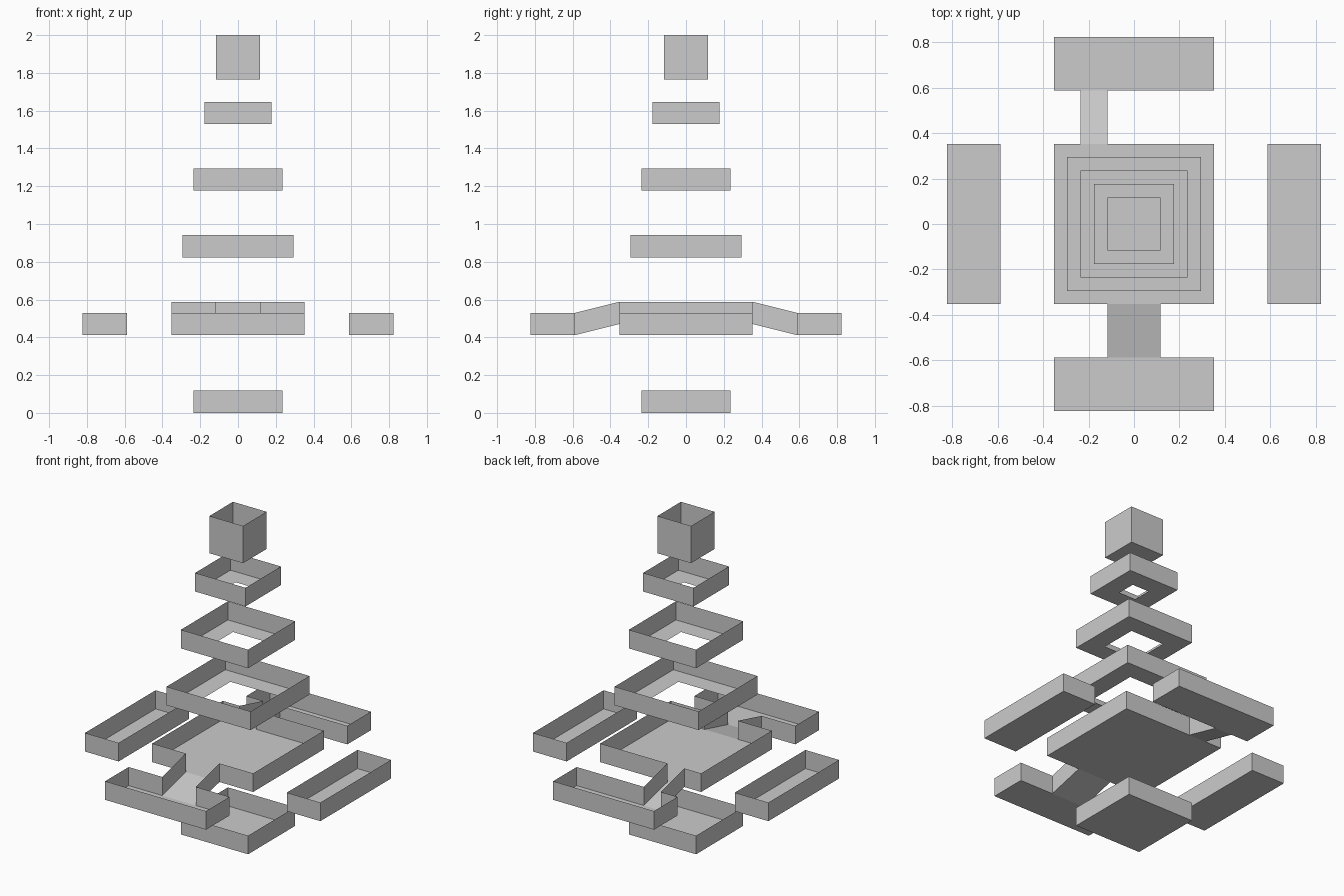
import bpy, bmesh

if "Cube" in bpy.data.objects:
    bpy.data.objects.remove(bpy.data.objects["Cube"])

U = 2 / 17  # the whole model sits on a 17-unit-high module


def finish(name, bm):
    bmesh.ops.remove_doubles(bm, verts=bm.verts, dist=1e-5)
    me = bpy.data.meshes.new(name)
    bm.to_mesh(me)
    bm.free()
    ob = bpy.data.objects.new(name, me)
    bpy.context.collection.objects.link(ob)
    return ob


def face(bm, pts):
    bm.faces.new([bm.verts.new([c * U for c in p]) for p in pts])


def wall(bm, path, h):
    """Thin upright sheet along a 3D path."""
    for a, b in zip(path, path[1:]):
        face(bm, [a, b, (b[0], b[1], b[2] + h), (a[0], a[1], a[2] + h)])


def rect(x0, x1, y0, y1, z):
    return [(x0, y0, z), (x1, y0, z), (x1, y1, z), (x0, y1, z)]


def tray(name, x0, x1, y0, y1, z, h=1, front_gap=None, back_gap=None, rim=0):
    """Open-topped tray; gaps open the front/back wall, rim leaves a hole in the floor."""
    bm = bmesh.new()
    r = rect(x0, x1, y0, y1, z)
    if rim:
        q = rect(x0 + rim, x1 - rim, y0 + rim, y1 - rim, z)
        for i in range(4):
            j = (i + 1) % 4
            face(bm, [r[i], r[j], q[j], q[i]])
    else:
        face(bm, r)
    wall(bm, [r[1], r[2]], h)
    wall(bm, [r[3], r[0]], h)
    for y, gap, flip in ((y0, front_gap, False), (y1, back_gap, True)):
        spans = [(x0, gap[0]), (gap[1], x1)] if gap else [(x0, x1)]
        for a, b in spans:
            if flip:
                a, b = b, a
            wall(bm, [(a, y, z), (b, y, z)], h)
    return finish(name, bm)


def bridge(name, x0, x1, s):
    """Sloping walkway with side walls, s = -1 front / 1 back."""
    bm = bmesh.new()
    hi, lo = (3 * s, 4), (5 * s, 3.5)
    face(bm, [(x0, *hi), (x1, *hi), (x1, *lo), (x0, *lo)])
    for x in (x0, x1):
        wall(bm, [(x, *hi), (x, *lo)], 1)
    return finish(name, bm)


FRONT, BACK = (-1, 1), (-2, -1)

# Base tray and main deck
tray("base_tray", -2, 2, -2, 2, 0)
tray("main_deck", -3, 3, -3, 3, 4, front_gap=FRONT, back_gap=BACK)

# Four outlying decks
tray("left_deck", -7, -5, -3, 3, 3.5)
tray("right_deck", 5, 7, -3, 3, 3.5)
tray("front_deck", -3, 3, -7, -5, 3.5, back_gap=FRONT)
tray("back_deck", -3, 3, 5, 7, 3.5, front_gap=BACK)

# Sloping bridges
bridge("front_bridge", *FRONT, -1)
bridge("back_bridge", *BACK, 1)

# Shrinking floating rings with holed floors
for name, w, z in (("lower_ring", 2.5, 7), ("middle_ring", 2, 10), ("upper_ring", 1.5, 13)):
    tray(name, -w, w, -w, w, z, rim=1)

# Lookout box at the top
tray("top_box", -1, 1, -1, 1, 15, h=2)
